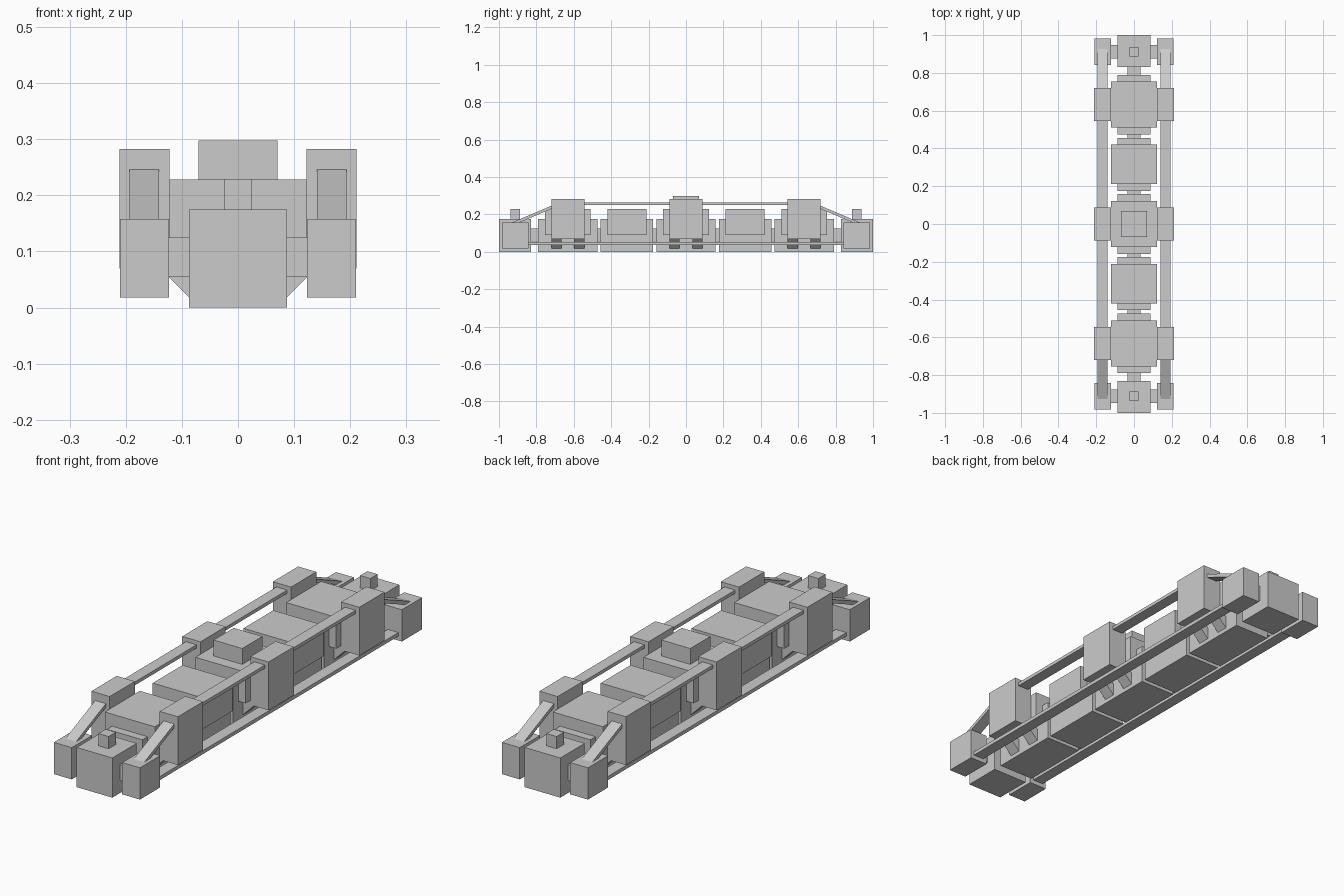
import bpy

if "Cube" in bpy.data.objects:
    bpy.data.objects.remove(bpy.data.objects["Cube"])


def mesh(name, verts, faces):
    me = bpy.data.meshes.new(name)
    me.from_pydata(verts, [], faces)
    ob = bpy.data.objects.new(name, me)
    bpy.context.collection.objects.link(ob)
    return ob


def box(name, x, y, z):
    """Box from (min, max) ranges."""
    verts = [(a, b, c) for a in x for b in y for c in z]
    return mesh(name, verts, [(0, 1, 3, 2), (4, 6, 7, 5), (0, 4, 5, 1),
                              (2, 3, 7, 6), (0, 2, 6, 4), (1, 5, 7, 3)])


def prism(name, quad):
    """Solid joining two matching four-point ends."""
    return mesh(name, quad[0] + quad[1],
                [(3, 2, 1, 0), (4, 5, 6, 7)] +
                [(i, (i + 1) % 4, (i + 1) % 4 + 4, i + 4) for i in range(4)])


def mirror(ob, x=True, y=False):
    m = ob.modifiers.new("mirror", 'MIRROR')
    m.use_axis = (x, y, False)
    return ob


def around(c, h):
    return (c - h, c + h)


# Central spine linking all segments
box("spine", (-0.035, 0.035), (-0.9, 0.9), (0.055, 0.125))

# Body segments: long ones carry side pods, short ones sit between
for i, y in enumerate((-0.632, -0.316, 0, 0.316, 0.632)):
    long = i % 2 == 0
    box("segment_base", (-0.087, 0.087), around(y, 0.158 if long else 0.14), (0, 0.175))
    box("segment_cover", (-0.122, 0.122), around(y, 0.122 if long else 0.104), (0.09, 0.228))
    if not long:
        continue
    mirror(box("side_pod", (0.122, 0.211), around(y, 0.088), (0.07, 0.283)))
    # Slanted struts holding each pod
    for off in (-0.061, 0.061):
        ends = [[(0.07, b, 0.001), (0.14, b, 0.071), (0.14, b, 0.125), (0.07, b, 0.055)]
                for b in around(y + off, 0.027)]
        mirror(prism("pod_strut", ends))

# Roof block on the middle segment
box("roof_block", (-0.07, 0.07), (-0.07, 0.07), (0.228, 0.298))

# End cars, mirrored front to back
mirror(box("end_block", (-0.087, 0.087), (-1, -0.83), (0, 0.175)), False, True)
mirror(box("end_cap", (-0.025, 0.025), (-0.937, -0.887), (0.175, 0.229)), False, True)
mirror(box("end_axle", (-0.13, 0.13), (-0.947, -0.877), (0.055, 0.125)), False, True)
mirror(box("end_pod", (0.123, 0.21), (-0.983, -0.842), (0.018, 0.158)), True, True)

# Long rails above and below the pods
mirror(box("upper_rail", (0.141, 0.193), (-0.63, 0.63), (0.25, 0.265)))
mirror(box("lower_rail", (0.141, 0.193), (-0.92, 0.92), (0.037, 0.053)))

# Sloping rails down to the end pods
slope = [[(x, -0.70, 0.255), (x, -0.70, 0.238), (x, -0.93, 0.14), (x, -0.93, 0.157)]
         for x in (0.141, 0.193)]
mirror(prism("sloping_rail", slope), True, True)

# Consistent outward normals
import bmesh
for ob in bpy.data.objects:
    bm = bmesh.new()
    bm.from_mesh(ob.data)
    bmesh.ops.recalc_face_normals(bm, faces=bm.faces)
    bm.to_mesh(ob.data)
    bm.free()
